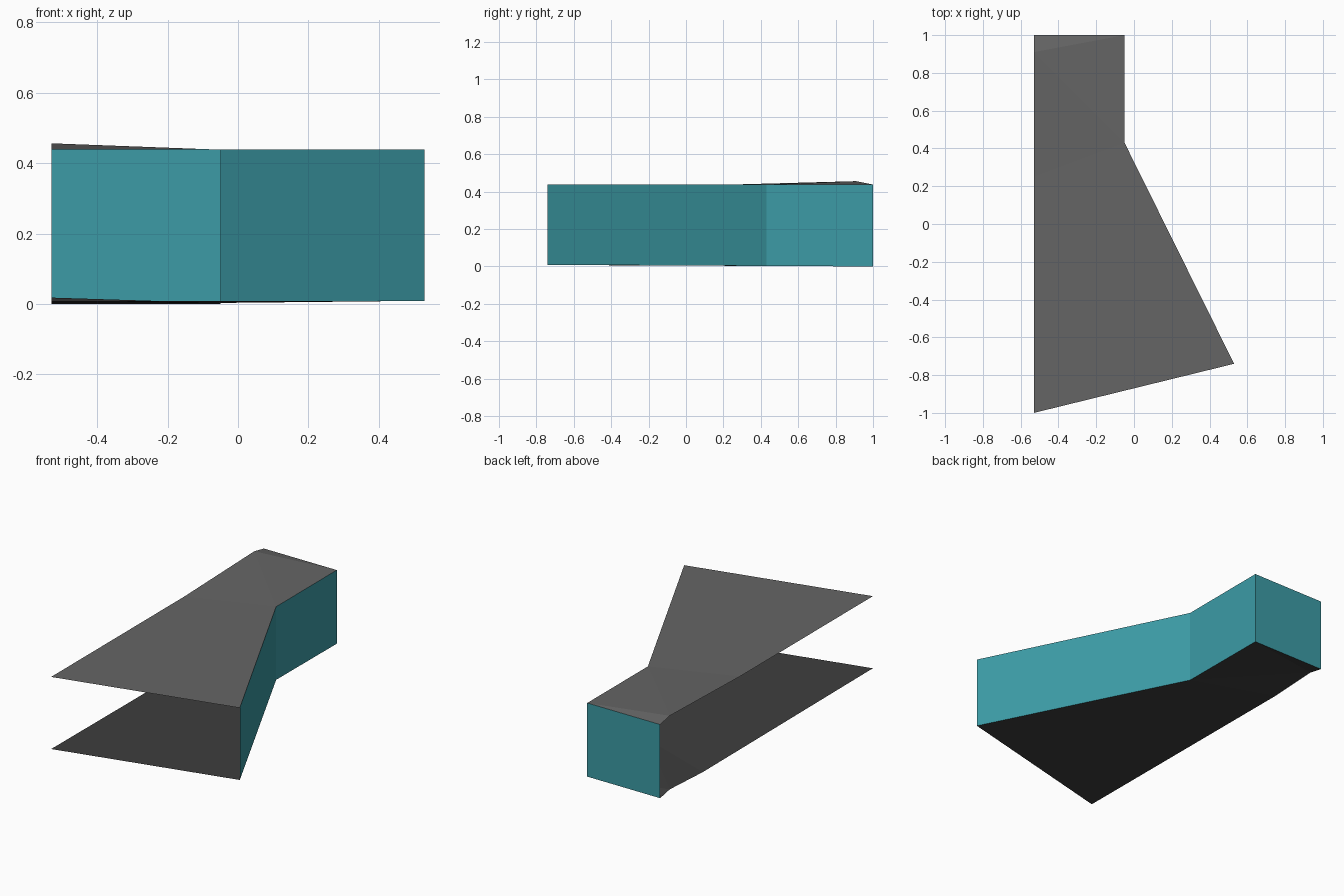
import bpy

if "Cube" in bpy.data.objects:
    bpy.data.objects.remove(bpy.data.objects["Cube"])


def material(name, rgb):
    m = bpy.data.materials.new(name)
    m.diffuse_color = (*rgb, 1)
    m.use_nodes = True
    m.node_tree.nodes["Principled BSDF"].inputs["Base Color"].default_value = m.diffuse_color
    return m


def sheet(name, verts, faces, mat):
    me = bpy.data.meshes.new(name)
    me.from_pydata(verts, [], faces)
    me.materials.append(mat)
    me.update()
    ob = bpy.data.objects.new(name, me)
    bpy.context.collection.objects.link(ob)
    return ob


TEAL = material("teal", (0.045, 0.33, 0.38))
GREY = material("mid grey", (0.13, 0.13, 0.13))
DARK = material("dark grey", (0.048, 0.048, 0.048))

# Room outline, starting at the open front left corner
FL, FR, BEND, BR, BL = (-.53, -1), (.53, -.74), (-.05, .43), (-.05, 1), (-.53, 1)


def floor_z(y):
    return 0.009 * min(1, (1 - y) / 1.74)


def slab(name, z, kink_y, kink_z, mat, flip):
    # Outline plus a raised kink near the back of the open left edge
    pts = [FL, FR, BEND, BR, BL, (-.53, .91), (-.53, kink_y)]
    verts = [(x, y, z(y)) for x, y in pts]
    verts[5] = (-.53, .91, kink_z)
    faces = [(0, 1, 2), (0, 2, 6), (6, 2, 5), (2, 3, 5), (3, 4, 5)]
    if flip:
        faces = [f[::-1] for f in faces]
    sheet(name, verts, faces, mat)


slab("ceiling", lambda y: 0.438, .25, .456, GREY, False)
slab("floor", floor_z, .6, .018, DARK, True)

# Standing walls along the right and back sides
path = [FR, BEND, BR, BL]
verts = [(x, y, floor_z(y)) for x, y in path] + [(x, y, .438) for x, y in path]
sheet("walls", verts, [(i, i + 1, i + 5, i + 4) for i in range(3)], TEAL)
